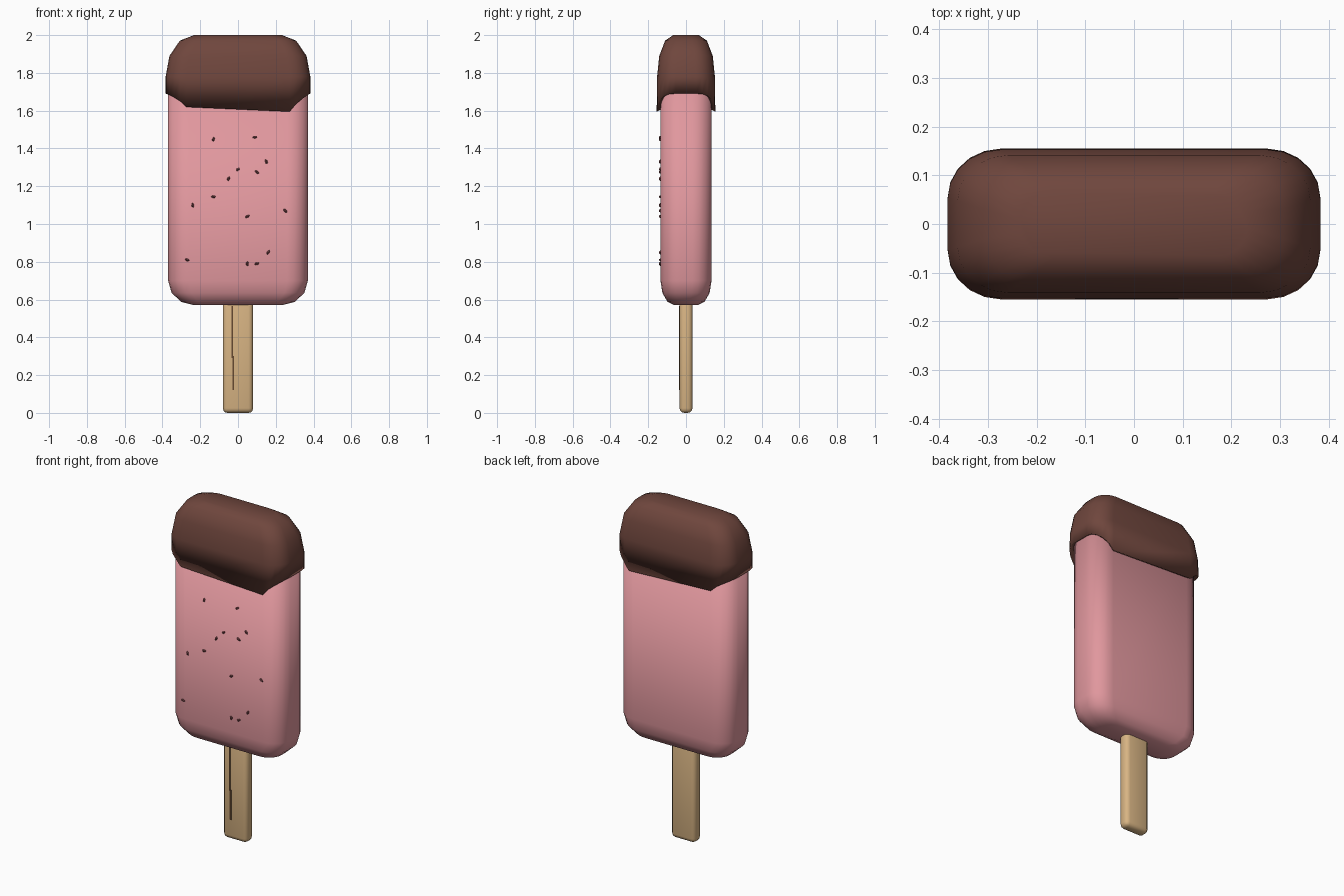
import bpy, bmesh, math
from mathutils import Matrix, Vector

cube = bpy.data.objects.get("Cube")
if cube:
    bpy.data.objects.remove(cube, do_unlink=True)


def material(name, rgb):
    m = bpy.data.materials.new(name)
    m.use_nodes = True
    m.diffuse_color = (*rgb, 1)
    m.node_tree.nodes["Principled BSDF"].inputs["Base Color"].default_value = (*rgb, 1)
    return m


chocolate = material("chocolate", (0.16, 0.062, 0.047))
pink = material("strawberry_pink", (0.75, 0.31, 0.34))
wood = material("wood", (0.69, 0.46, 0.23))
grain = material("wood_grain", (0.13, 0.065, 0.03))
seed = material("seed_red", (0.19, 0.06, 0.065))


def finish(bm, name, mat, smooth=True):
    bmesh.ops.recalc_face_normals(bm, faces=bm.faces)
    mesh = bpy.data.meshes.new(name)
    bm.to_mesh(mesh)
    bm.free()
    mesh.materials.append(mat)
    for p in mesh.polygons:
        p.use_smooth = smooth
    obj = bpy.data.objects.new(name, mesh)
    bpy.context.collection.objects.link(obj)
    return obj


def outline(a, b, rx, ry, steps=5):
    """Rounded rectangle with half sizes a, b and elliptical corners."""
    pts = []
    for q in range(4):
        sx, sy = ((1, 1), (-1, 1), (-1, -1), (1, -1))[q]
        for i in range(steps + 1):
            t = math.pi / 2 * (q + i / steps)
            pts.append((sx * (a - rx) + rx * math.cos(t), sy * (b - ry) + ry * math.sin(t)))
    return pts


def loft(rings, name, mat):
    bm = bmesh.new()
    loops = [[bm.verts.new(p) for p in ring] for ring in rings]
    for lo, hi in zip(loops, loops[1:]):
        for i in range(len(lo)):
            j = (i + 1) % len(lo)
            bm.faces.new((lo[i], lo[j], hi[j], hi[i]))
    bm.faces.new(loops[0])
    bm.faces.new(loops[-1])
    return finish(bm, name, mat)


def flat(z, a, b, rx, ry):
    return [(x, y, z) for x, y in outline(a, b, rx, ry)]


def rounded_end(z, a, b, inset, height):
    """Rings that curve inwards to an end, in three steps."""
    for i in range(4):
        t = math.pi / 6 * i
        k = 1 - math.cos(t)
        yield flat(z + height * math.sin(t), a - inset[0] * k, b - inset[1] * k,
                   0.11 - 0.04 * k, 0.1 - 0.04 * k)


# Ice cream block, its top hidden inside the coating
block = list(rounded_end(0.70, 0.37, 0.135, (0.14, 0.075), -0.13))[::-1]
block.append(flat(1.80, 0.37, 0.135, 0.11, 0.1))
loft(block, "ice_cream", pink)


# Chocolate coating with a lower edge that rises round the narrow sides
def hem(x):
    t = min(max((abs(x) - 0.275) / 0.105, 0), 1)
    low = 1.607 - 0.045 * x
    return low + (1.69 - low) * t ** 0.7


rim = [(x, y, hem(x)) for x, y in outline(0.383, 0.155, 0.11, 0.1)]
inner = [(x * 0.95, y * 0.85, z + 0.012) for x, y, z in rim]
loft([inner, rim] + list(rounded_end(1.78, 0.383, 0.153, (0.15, 0.085), 0.22)),
     "chocolate_coating", chocolate)

# Stick
bm = bmesh.new()
bmesh.ops.create_cube(bm, size=1, matrix=Matrix.Translation((0, 0, 0.32)) @ Matrix.Diagonal((0.16, 0.068, 0.64, 1)))
bmesh.ops.bevel(bm, geom=bm.edges[:], offset=0.025, segments=3, profile=0.5, affect='EDGES')
stick = finish(bm, "stick", wood)
bpy.context.view_layer.objects.active = stick
stick.select_set(True)
bpy.ops.object.shade_smooth_by_angle(angle=math.radians(40))

# Grain line on the front of the stick, in two offset lengths
bm = bmesh.new()
for x, low, high in ((-0.03, 0.29, 0.565), (-0.025, 0.12, 0.30)):
    bmesh.ops.create_cube(bm, size=1, matrix=Matrix.Translation((x, -0.035, (low + high) / 2))
                          @ Matrix.Diagonal((0.009, 0.006, high - low, 1)))
finish(bm, "stick_grain", grain, False)

# Seeds scattered on the front of the block
spots = ((-0.13, 1.45), (0.09, 1.46), (0.15, 1.33), (0, 1.29), (0.1, 1.275), (-0.05, 1.24), (-0.13, 1.145),
         (-0.24, 1.1), (0.05, 1.04), (0.25, 1.07), (0.16, 0.85), (-0.27, 0.81), (0.05, 0.79), (0.1, 0.79))
bm = bmesh.new()
for i, (x, z) in enumerate(spots):
    place = Matrix.Translation((x, -0.135, z)) @ Matrix.Rotation(i * 1.3, 4, 'Y')
    bmesh.ops.create_icosphere(bm, subdivisions=1, radius=1, matrix=place @ Matrix.Diagonal((0.008, 0.009, 0.013, 1)))
finish(bm, "seeds", seed, False)
